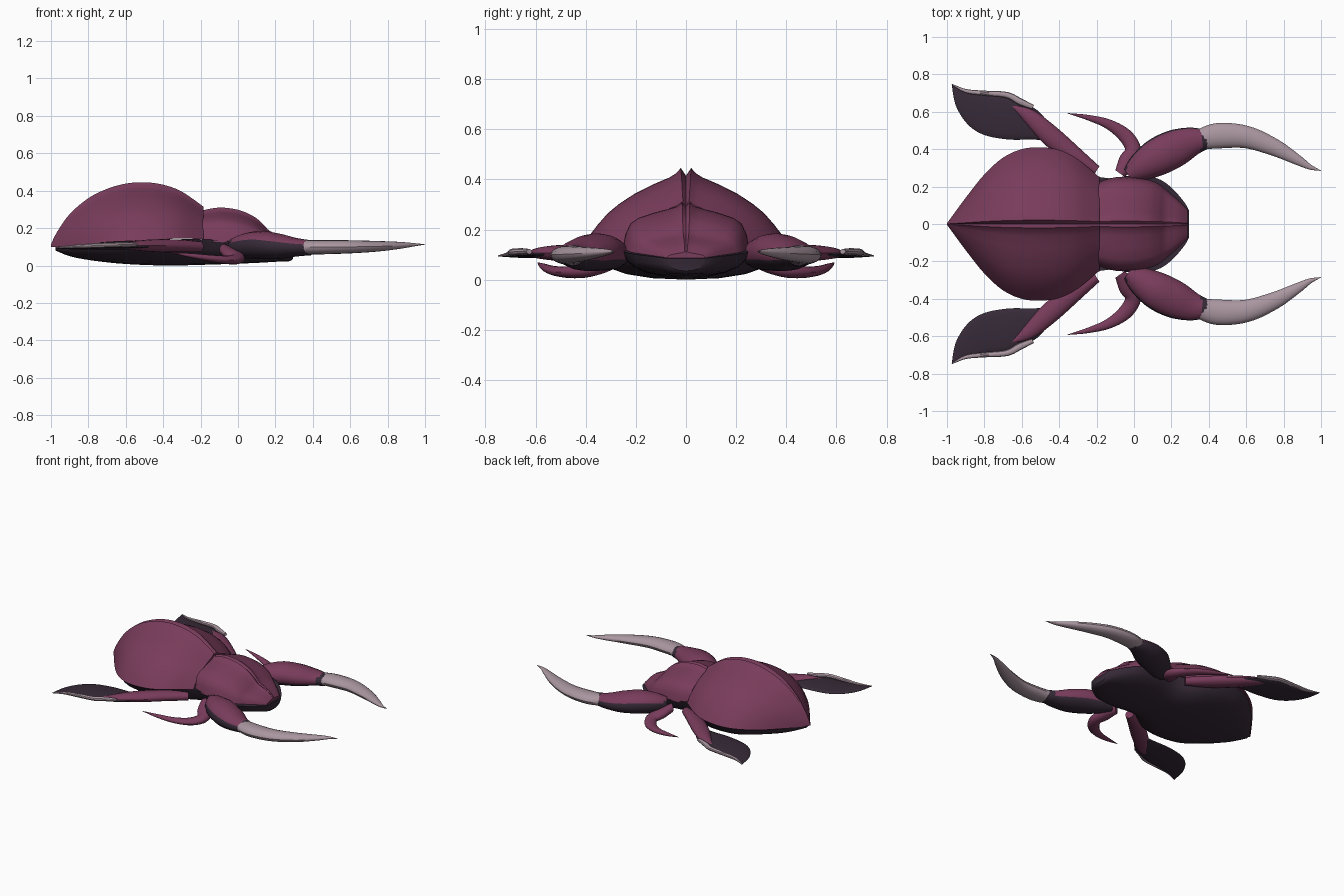
import bpy, bmesh, math
from mathutils import Vector

cube = bpy.data.objects.get("Cube")
if cube:
    bpy.data.objects.remove(cube, do_unlink=True)


def material(name, rgb):
    mat = bpy.data.materials.new(name)
    mat.use_nodes = True
    color = (*rgb, 1.0)
    mat.diffuse_color = color
    mat.node_tree.nodes["Principled BSDF"].inputs["Base Color"].default_value = color
    return mat


PLUM = material("plum shell", (0.19, 0.045, 0.105))
DARK = material("dark underside", (0.037, 0.023, 0.039))
PALE = material("pale horn", (0.40, 0.305, 0.35))


def smooth(keys, steps):
    """Catmull-Rom interpolation of equal-length tuples."""
    out = []
    for i in range(len(keys) - 1):
        a, b = keys[max(i - 1, 0)], keys[i]
        c, d = keys[i + 1], keys[min(i + 2, len(keys) - 1)]
        for s in range(steps):
            t = s / steps
            out.append(tuple(
                q + 0.5 * t * (r - p + t * (2 * p - 5 * q + 4 * r - s_ + t * (3 * (q - r) + s_ - p)))
                for p, q, r, s_ in zip(a, b, c, d)))
    out.append(tuple(keys[-1]))
    return out


def loft(name, rings, mats, rule=None, mirrored=False):
    """Skin closed rings, cap both ends, colour faces by rule."""
    bm = bmesh.new()
    loops = [[bm.verts.new(p) for p in ring] for ring in rings]
    n = len(loops[0])
    for a, b in zip(loops, loops[1:]):
        for i in range(n):
            j = (i + 1) % n
            bm.faces.new((a[i], a[j], b[j], b[i]))
    bm.faces.new(loops[0])
    bm.faces.new(loops[-1])
    bmesh.ops.recalc_face_normals(bm, faces=bm.faces)
    if rule:
        for face in bm.faces:
            face.material_index = rule(face.normal, face.calc_center_median())
    mesh = bpy.data.meshes.new(name)
    bm.to_mesh(mesh)
    bm.free()
    for mat in mats:
        mesh.materials.append(mat)
    obj = bpy.data.objects.new(name, mesh)
    bpy.context.collection.objects.link(obj)
    bpy.ops.object.select_all(action="DESELECT")
    obj.select_set(True)
    bpy.context.view_layer.objects.active = obj
    bpy.ops.object.shade_smooth_by_angle(angle=math.radians(35))
    if mirrored:
        mod = obj.modifiers.new("Mirror", "MIRROR")
        mod.use_axis = (False, True, False)
        mod.use_mirror_merge = False
    return obj


def body(name, keys, half, mat, steps=4):
    """Keys are (x, half width, rim height, crown height)."""
    profile = [(-f, h) for f, h in reversed(half)] + [p for p in half if p[0] > 0]
    rings = [[(x, f * w, rim + h * (crown - rim)) for f, h in profile]
             for x, w, rim, crown in smooth(keys, steps)]
    return loft(name, rings, [mat])


def limb(name, keys, mats, rule=None, sides=16, steps=5):
    """Keys are (x, y, z, half width, half height); mirrored across the body."""
    path = smooth(keys, steps)
    rings = []
    for i, (x, y, z, w, h) in enumerate(path):
        a, b = path[max(i - 1, 0)], path[min(i + 1, len(path) - 1)]
        along = Vector((b[0] - a[0], b[1] - a[1], 0)).normalized()
        side = Vector((-along.y, along.x, 0))
        ring = []
        for k in range(sides):
            ang = math.tau * k / sides
            ring.append(Vector((x, y, z)) + side * w * math.cos(ang)
                        + Vector((0, 0, h * math.sin(ang))))
        rings.append(ring)
    return loft(name, rings, mats, rule, mirrored=True)


# Domed wing case with a groove down the middle
body("wing_case", [
    (-1.0, .004, .10, .112), (-.97, .045, .10, .175), (-.9, .14, .105, .275),
    (-.8, .265, .115, .36), (-.7, .355, .125, .41), (-.6, .40, .13, .438),
    (-.5, .41, .135, .445), (-.4, .395, .14, .432), (-.3, .345, .145, .395),
    (-.185, .25, .14, .315)],
    [(0, .90), (.05, 1), (.1, .93), (.16, .88), (.32, .79), (.5, .67),
     (.65, .54), (.76, .42), (.86, .27), (.94, .13), (1, 0)], PLUM)

# Head shield, sloping down to a blunt snout
body("head_shield", [
    (-.19, .225, .13, .295), (-.1, .25, .125, .31), (0, .25, .12, .298),
    (.08, .235, .11, .265), (.13, .215, .105, .225), (.17, .185, .10, .185),
    (.24, .125, .085, .15), (.285, .08, .075, .112)],
    [(0, .92), (.06, 1), (.13, .91), (.25, .86), (.5, .77), (.75, .66),
     (.88, .54), (.96, .3), (1, 0)], PLUM)

# Shallow belly under the whole body
body("belly", [
    (-.975, .03, .103, .08), (-.9, .13, .11, .05), (-.8, .25, .12, .03),
    (-.65, .37, .13, .012), (-.5, .40, .14, .003), (-.35, .365, .14, 0),
    (-.18, .25, .14, .004), (0, .26, .125, .01), (.12, .245, .11, .015),
    (.2, .195, .10, .02), (.27, .115, .09, .022), (.293, .075, .085, .035)],
    [(0, 1), (.35, .96), (.6, .85), (.8, .65), (.92, .4), (1, 0)], DARK)


# Front legs: plum on top and inside, dark outside, below and at the cuff
def thigh_rule(normal, center):
    outward = normal.dot(Vector((-.45, .89, 0)))
    return 0 if normal.z - .5 * outward > .15 and center.x < .36 else 1


limb("front_thighs", [
    (-.03, .26, .10, .04, .045), (.03, .30, .105, .075, .065),
    (.12, .355, .11, .10, .075), (.22, .405, .103, .10, .068),
    (.31, .44, .098, .078, .05), (.39, .452, .095, .05, .04)],
    [PLUM, DARK], thigh_rule)

# Long curved pincers
limb("front_claws", [
    (.35, .45, .098, .055, .038), (.45, .472, .098, .068, .038),
    (.6, .465, .10, .06, .035), (.75, .41, .103, .046, .028),
    (.87, .345, .108, .028, .018), (.94, .305, .111, .014, .009),
    (1.0, .285, .113, .001, .001)], [PALE])

# Thin hooked middle legs
limb("middle_legs", [
    (-.075, .27, .085, .03, .03), (-.035, .33, .06, .05, .034),
    (-.005, .40, .038, .042, .03), (-.05, .475, .03, .038, .023),
    (-.14, .535, .038, .026, .018), (-.25, .57, .053, .014, .012),
    (-.355, .592, .068, .001, .001)], [PLUM])

# Hind legs with leaf-shaped swimming paddles
limb("hind_legs", [
    (-.2, .285, .10, .028, .028), (-.32, .365, .105, .05, .034),
    (-.45, .475, .106, .055, .034), (-.56, .575, .106, .04, .024),
    (-.65, .63, .103, .008, .008)], [PLUM])
limb("hind_paddles", [
    (-.44, .465, .10, .025, .012), (-.55, .53, .10, .085, .014),
    (-.68, .565, .10, .112, .014), (-.8, .592, .098, .106, .012),
    (-.9, .66, .096, .065, .009), (-.972, .742, .094, .002, .002)], [DARK])
limb("paddle_edges", [
    (-.54, .625, .112, .012, .010), (-.61, .655, .112, .018, .014),
    (-.68, .69, .11, .016, .014), (-.8, .70, .105, .013, .013),
    (-.9, .712, .10, .010, .009), (-.975, .748, .095, .002, .002)], [PALE], sides=10)
